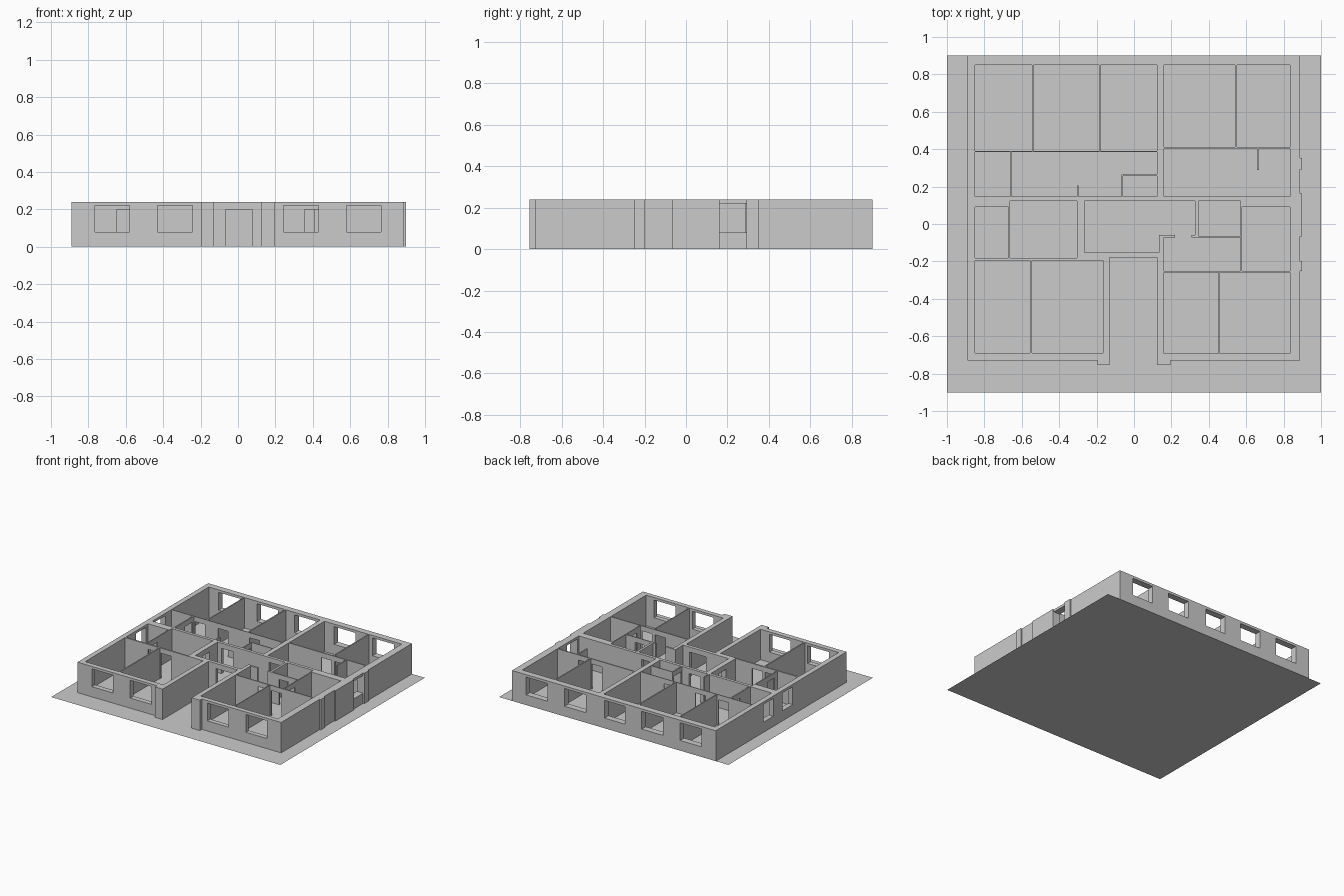
import bpy, bmesh

H = 0.24          # wall height
SILL, HEAD = 0.08, 0.22
DOOR = 0.20


def prism(bm, pts, z0, z1):
    """Closed prism from a counter-clockwise outline."""
    lo = [bm.verts.new((x, y, z0)) for x, y in pts]
    hi = [bm.verts.new((x, y, z1)) for x, y in pts]
    n = len(pts)
    bm.faces.new(lo[::-1])
    bm.faces.new(hi)
    for i in range(n):
        j = (i + 1) % n
        bm.faces.new((lo[i], lo[j], hi[j], hi[i]))


def box(bm, x0, x1, y0, y1, z0, z1):
    prism(bm, [(x0, y0), (x1, y0), (x1, y1), (x0, y1)], z0, z1)


def make(name, bm):
    bmesh.ops.recalc_face_normals(bm, faces=bm.faces)
    me = bpy.data.meshes.new(name)
    bm.to_mesh(me)
    bm.free()
    ob = bpy.data.objects.new(name, me)
    bpy.context.collection.objects.link(ob)
    return ob


# ground slab (a single flat sheet)
bm = bmesh.new()
bm.faces.new([bm.verts.new(p) for p in
              ((-1, -.9, 0), (1, -.9, 0), (1, .9, 0), (-1, .9, 0))])
base = make("base_sheet", bm)

# outer mass with entrance recess and shallow pilasters
outline = [(-.89, -.73), (-.195, -.73), (-.195, -.755), (-.13, -.755),
           (-.13, -.18), (.123, -.18), (.123, -.755), (.195, -.755),
           (.195, -.73), (.888, -.73)]
for y0, y1 in ((-.25, -.197), (-.068, .162), (.292, .352)):
    outline += [(.888, y0), (.898, y0), (.898, y1), (.888, y1)]
outline += [(.888, .9), (-.89, .9)]
bm = bmesh.new()
prism(bm, outline, 0, H)
walls = make("walls", bm)

# rooms: x0, x1, y0, y1
rooms = [
    (-.85, -.545, .39, .85), (-.537, -.188, .39, .85), (-.178, .122, .39, .85),
    (.16, .54, .413, .85), (.55, .833, .413, .85),
    (-.85, -.664, .147, .384),
    (-.85, -.672, -.182, .092), (-.664, -.305, -.182, .123),
    (.345, .57, -.065, .123), (.578, .833, -.25, .092),
    (-.85, -.555, -.69, -.194), (-.545, -.167, -.69, -.194),
    (.16, .453, -.693, -.258), (.46, .833, -.693, -.258),
    (-.06, .122, .147, .257),
]
bm = bmesh.new()
for r in rooms:
    box(bm, *r, -.1, .4)
# left corridor with a stub wall and a closet corner
prism(bm, [(-.654, .147), (-.306, .147), (-.306, .206), (-.296, .206),
           (-.296, .147), (-.068, .147), (-.068, .264), (.122, .264),
           (.122, .384), (-.654, .384)], -.1, .4)
# right corridor with a stub wall
prism(bm, [(.16, .147), (.833, .147), (.833, .404), (.667, .404), (.667, .288),
           (.657, .288), (.657, .404), (.16, .404)], -.1, .4)
# central hall opening into the small lobby
prism(bm, [(-.265, -.153), (.133, -.153), (.133, -.058), (.22, -.058),
           (.22, -.073), (.16, -.073), (.16, -.25), (.57, -.25), (.57, -.073),
           (.308, -.073), (.308, -.058), (.327, -.058), (.327, .123),
           (-.265, .123)], -.1, .4)
room_cut = make("room_cutter", bm)

# windows and doors
bm = bmesh.new()
for s in (-1, 1):
    for c in (.337, .672):
        box(bm, s * c - .093, s * c + .093, -.8, -.66, SILL, HEAD)
        box(bm, s * c - .093, s * c + .093, .82, .95, SILL, HEAD)
box(bm, -.1, .08, .82, .95, SILL, HEAD)
for y in (.245, .005):
    box(bm, -.95, -.82, y - .063, y + .063, SILL, HEAD)
box(bm, .8, .95, .162, .292, SILL, HEAD)
# doors in walls running along x: centre x, wall y, width
for x, y, w in ((.005, -.167, .145), (-.605, -.188, .09), (-.495, -.188, .09),
                (.4, -.254, .09), (.515, -.254, .09), (-.6, .387, .09),
                (-.4, .387, .09), (-.125, .387, .09), (.49, .408, .09),
                (.605, .408, .09), (-.18, .135, .1), (.235, .135, .1),
                (.45, -.069, .08)):
    box(bm, x - w / 2, x + w / 2, y - .025, y + .025, -.05, DOOR)
# doors in walls running along y: wall x, centre y
for x, y in ((-.659, .32), (-.668, -.1), (-.285, -.02), (.574, -.16), (-.064, .2)):
    box(bm, x - .03, x + .03, y - .045, y + .045, -.05, DOOR)
open_cut = make("opening_cutter", bm)

# carve rooms, then openings
for cutter in (room_cut, open_cut):
    cutter.hide_render = True
    m = walls.modifiers.new(cutter.name, 'BOOLEAN')
    m.operation = 'DIFFERENCE'
    m.solver = 'EXACT'
    m.object = cutter
bpy.context.view_layer.update()
dg = bpy.context.evaluated_depsgraph_get()
carved = bpy.data.meshes.new_from_object(walls.evaluated_get(dg))
walls.modifiers.clear()
walls.data = carved
for cutter in (room_cut, open_cut):
    bpy.data.objects.remove(cutter)
